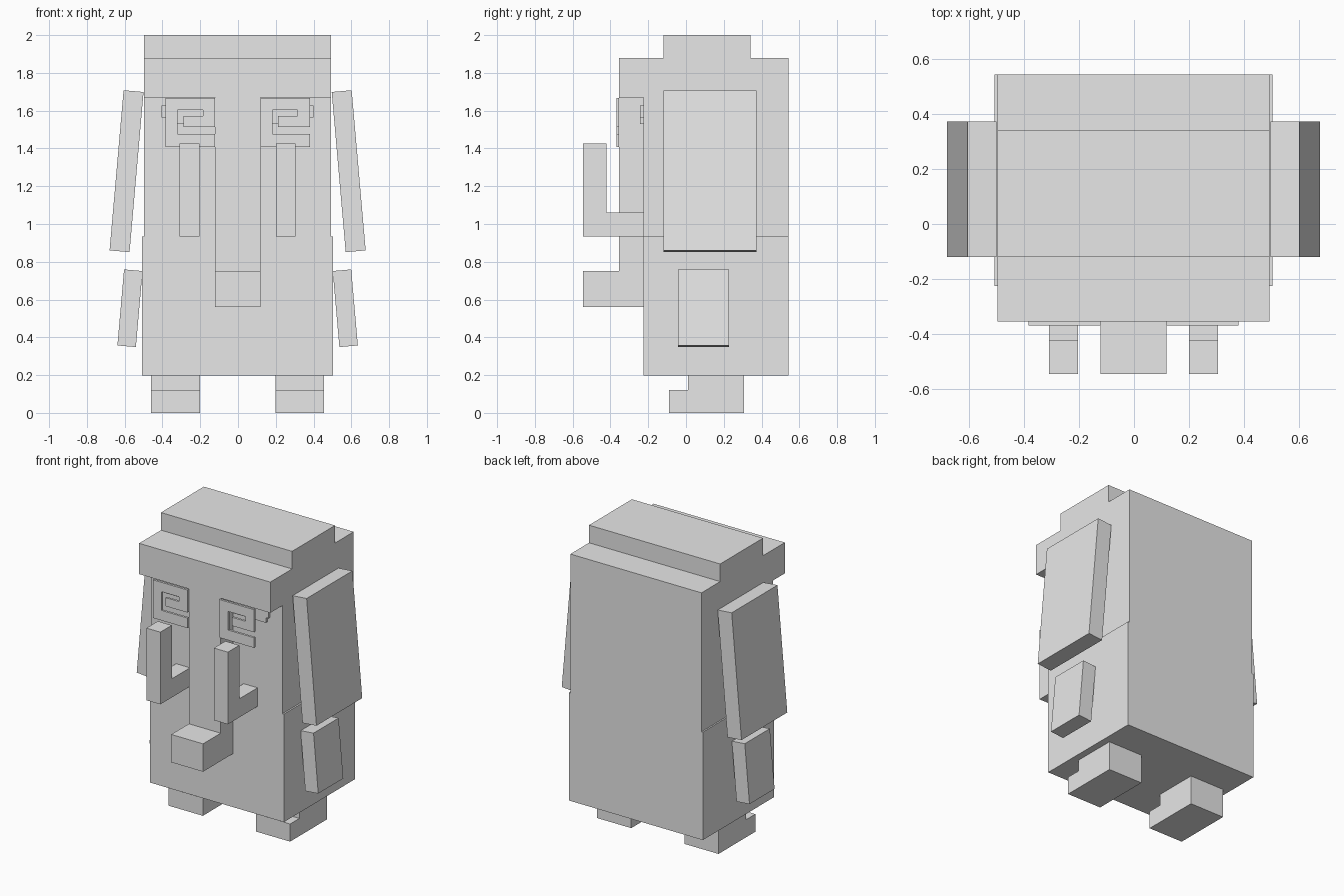
import bpy, bmesh
from math import radians
from mathutils import Matrix

cube = bpy.data.objects.get("Cube")
if cube:
    bpy.data.objects.remove(cube, do_unlink=True)

grey = bpy.data.materials.new("light_grey")
grey.use_nodes = True
grey.diffuse_color = (0.8, 0.8, 0.8, 1)
grey.node_tree.nodes["Principled BSDF"].inputs["Base Color"].default_value = (0.8, 0.8, 0.8, 1)


def finish(name, bm):
    bmesh.ops.recalc_face_normals(bm, faces=bm.faces)
    mesh = bpy.data.meshes.new(name)
    bm.to_mesh(mesh)
    bm.free()
    mesh.materials.append(grey)
    obj = bpy.data.objects.new(name, mesh)
    bpy.context.collection.objects.link(obj)
    return obj


def box(name, x, y, z, tilt=0):
    """Box from (min, max) ranges, tilted about y through its own centre."""
    bm = bmesh.new()
    size = [r[1] - r[0] for r in (x, y, z)]
    bmesh.ops.create_cube(bm, size=1, matrix=Matrix.Diagonal((*size, 1)))
    obj = finish(name, bm)
    obj.location = [(r[0] + r[1]) / 2 for r in (x, y, z)]
    obj.rotation_euler.y = radians(tilt)
    return obj


def extrude(name, profile, axis, lo, hi):
    """Solid from a flat outline, pushed along x (outline in y, z) or y (outline in x, z)."""
    bm = bmesh.new()
    place = (lambda p: (lo, *p)) if axis == "x" else (lambda p: (p[0], lo, p[1]))
    face = bm.faces.new([bm.verts.new(place(p)) for p in profile])
    moved = bmesh.ops.extrude_face_region(bm, geom=[face], use_keep_orig=True)["geom"]
    push = (hi - lo, 0, 0) if axis == "x" else (0, hi - lo, 0)
    bmesh.ops.translate(bm, vec=push, verts=[v for v in moved if isinstance(v, bmesh.types.BMVert)])
    return finish(name, bm)


FACE, BROW, BACK, TIP = -0.225, -0.355, 0.543, -0.545

# Body and head, with the overhanging brow and raised crown in one outline
box("lower_body", (-0.507, 0.503), (FACE, BACK), (0.197, 0.933))
extrude("head", [(FACE, 0.933), (BACK, 0.933), (BACK, 1.88), (0.342, 1.88), (0.342, 2),
                 (-0.12, 2), (-0.12, 1.88), (BROW, 1.88), (BROW, 1.67), (FACE, 1.67)],
        "x", -0.497, 0.492)

# Long nose with a projecting tip
extrude("nose", [(FACE, 0.56), (FACE, 1.67), (BROW, 1.67), (BROW, 0.75), (TIP, 0.75), (TIP, 0.56)],
        "x", -0.122, 0.118)

# Spiral eye plates: the same outline, repeated sideways
spiral = [(0, 1.407), (0, 1.667), (0.262, 1.667), (0.262, 1.513), (0.095, 1.513), (0.095, 1.571),
          (0.198, 1.571), (0.198, 1.603), (0.065, 1.603), (0.065, 1.476), (0.262, 1.476), (0.262, 1.407)]

for side, s in (("left", 1), ("right", -1)):
    def span(a, b):
        return tuple(sorted((s * a - 0.002, s * b - 0.002)))

    # Eye: raised spiral plate with a thin backing on the face
    start = span(0.12, 0.382)[0]
    extrude(side + "_eye_spiral", [(start + x, z) for x, z in spiral], "y", -0.369, BROW + 0.001)
    box(side + "_eye_backing", span(0.14, 0.382), (-0.243, FACE), (1.53, 1.627))
    box(side + "_eye_corner", span(0.382, 0.402), (-0.243, FACE), (1.565, 1.627))

    # Upturned tusk
    extrude(side + "_tusk", [(FACE, 0.933), (FACE, 1.06), (-0.422, 1.06), (-0.422, 1.425),
                             (TIP, 1.425), (TIP, 0.933)], "x", *span(0.202, 0.307))

    # Foot with a lower toe
    extrude(side + "_foot", [(-0.09, 0), (0.307, 0), (0.307, 0.197), (0.01, 0.197),
                             (0.01, 0.12), (-0.09, 0.12)], "x", *span(0.2, 0.458))

    # Flaring side flaps
    box(side + "_upper_flap", span(0.535, 0.641), (-0.12, 0.373), (0.854, 1.705), -5 * s)
    box(side + "_lower_flap", span(0.521, 0.619), (-0.042, 0.228), (0.352, 0.756), -5 * s)
